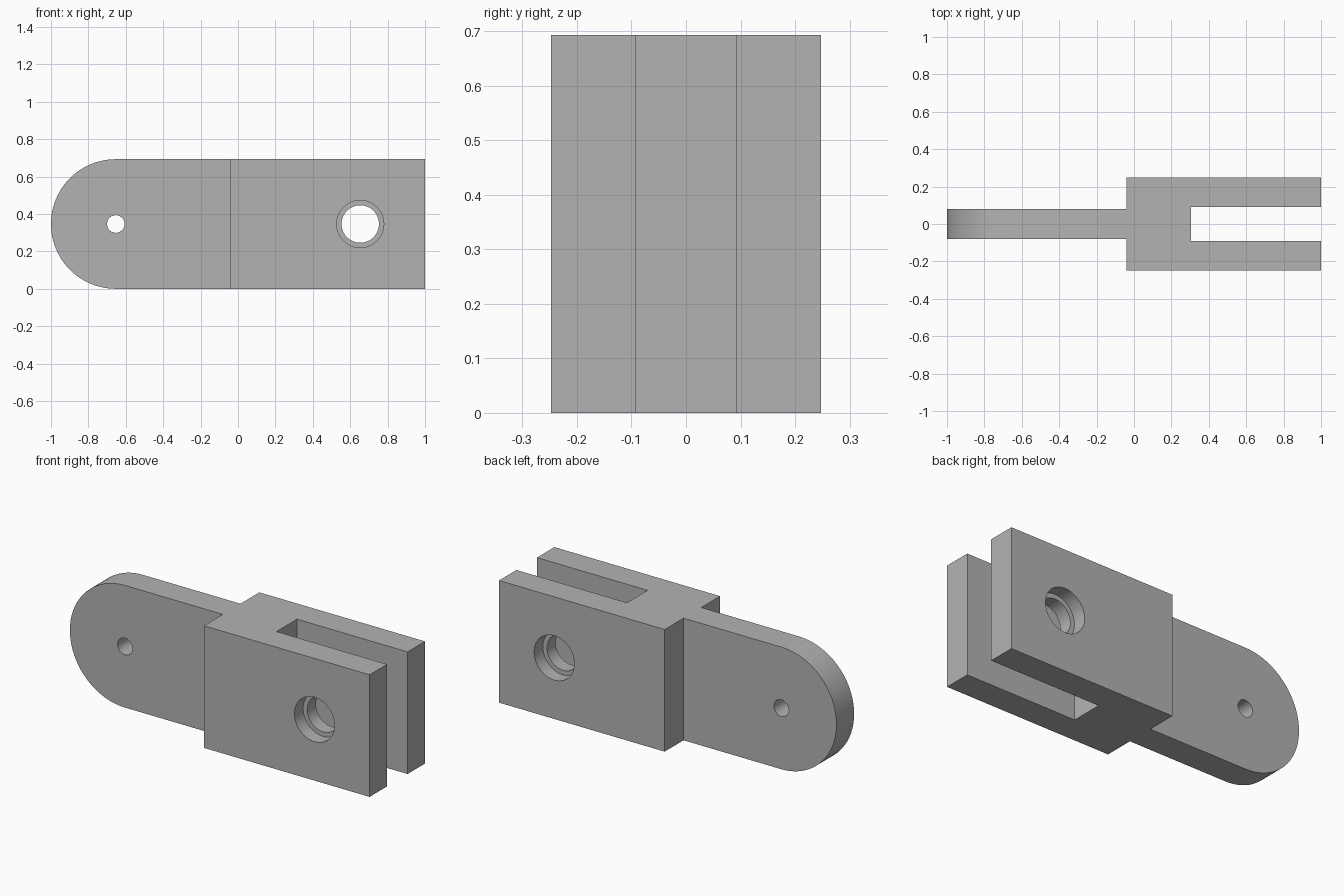
import bpy
import bmesh
from math import pi, sin, cos
from mathutils import Vector

if "Cube" in bpy.data.objects:
    bpy.data.objects.remove(bpy.data.objects["Cube"], do_unlink=True)

HEIGHT = 0.693
MID = HEIGHT / 2
PIN_X = 1 - MID          # both pin holes sit one end radius in from the ends
SHOULDER_X = -0.04
SLOT_X = 0.306
TONGUE, SLOT, BODY = 0.079, 0.092, 0.248   # half thicknesses along y
BORE_DEPTH = 0.078

grey = bpy.data.materials.new("plain grey")
grey.use_nodes = True
colour = (0.45, 0.45, 0.45, 1)
grey.diffuse_color = colour
grey.node_tree.nodes["Principled BSDF"].inputs["Base Color"].default_value = colour


def prism(name, outline, sweep):
    """Extrude a closed outline of 3D points along a vector."""
    bm = bmesh.new()
    face = bm.faces.new([bm.verts.new(p) for p in outline])
    grown = bmesh.ops.extrude_face_region(bm, geom=[face], use_keep_orig=True)
    moved = [v for v in grown["geom"] if isinstance(v, bmesh.types.BMVert)]
    bmesh.ops.translate(bm, vec=Vector(sweep), verts=moved)
    bmesh.ops.recalc_face_normals(bm, faces=bm.faces)
    mesh = bpy.data.meshes.new(name)
    bm.to_mesh(mesh)
    bm.free()
    mesh.materials.append(grey)
    obj = bpy.data.objects.new(name, mesh)
    bpy.context.collection.objects.link(obj)
    return obj


def cylinder(name, x, radius, y0, y1, sides=64):
    ring = [(x + radius * cos(2 * pi * i / sides), y0,
             MID + radius * sin(2 * pi * i / sides)) for i in range(sides)]
    return prism(name, ring, (0, y1 - y0, 0))


def combine(target, tool, operation):
    tool.hide_render = True
    mod = target.modifiers.new(tool.name, 'BOOLEAN')
    mod.operation = operation
    mod.solver = 'EXACT'
    mod.object = tool
    bpy.context.view_layer.objects.active = target
    bpy.ops.object.modifier_apply(modifier=mod.name)
    bpy.data.objects.remove(tool, do_unlink=True)


# Plan outline: thin tongue, thick shoulder and slotted fork
half = [(-1.1, TONGUE), (SHOULDER_X, TONGUE), (SHOULDER_X, BODY),
        (1, BODY), (1, SLOT), (SLOT_X, SLOT)]
plan = half + [(x, -y) for x, y in reversed(half)]
link = prism("fork_and_tongue_link", [(x, y, 0) for x, y in plan], (0, 0, HEIGHT))

# Rounded tongue end
steps = 48
arc = [(-PIN_X - MID * sin(pi * i / steps), -0.5,
        MID + MID * cos(pi * i / steps)) for i in range(1, steps)]
side = [(-PIN_X, -0.5, HEIGHT)] + arc + [(-PIN_X, -0.5, 0)]
# Waste block left outside the arc is cut away from the tongue
waste = [(-1.2, -0.5, -0.1), (-PIN_X, -0.5, -0.1)] + side[::-1] + [
    (-PIN_X, -0.5, HEIGHT + 0.1), (-1.2, -0.5, HEIGHT + 0.1)]
combine(link, prism("end_rounding_cutter", waste, (0, 1, 0)), 'DIFFERENCE')

# Pin holes, with a counterbore on the outside of each fork arm
combine(link, cylinder("tongue_hole_cutter", -PIN_X, 0.047, -0.5, 0.5), 'DIFFERENCE')
combine(link, cylinder("fork_hole_cutter", PIN_X, 0.1, -0.5, 0.5), 'DIFFERENCE')
for s in (-1, 1):
    combine(link, cylinder("counterbore_cutter", PIN_X, 0.126,
                           s * (BODY - BORE_DEPTH), s * 0.5), 'DIFFERENCE')

bpy.ops.object.select_all(action='DESELECT')
link.select_set(True)
bpy.context.view_layer.objects.active = link
bpy.ops.object.shade_smooth_by_angle(angle=pi / 6)
